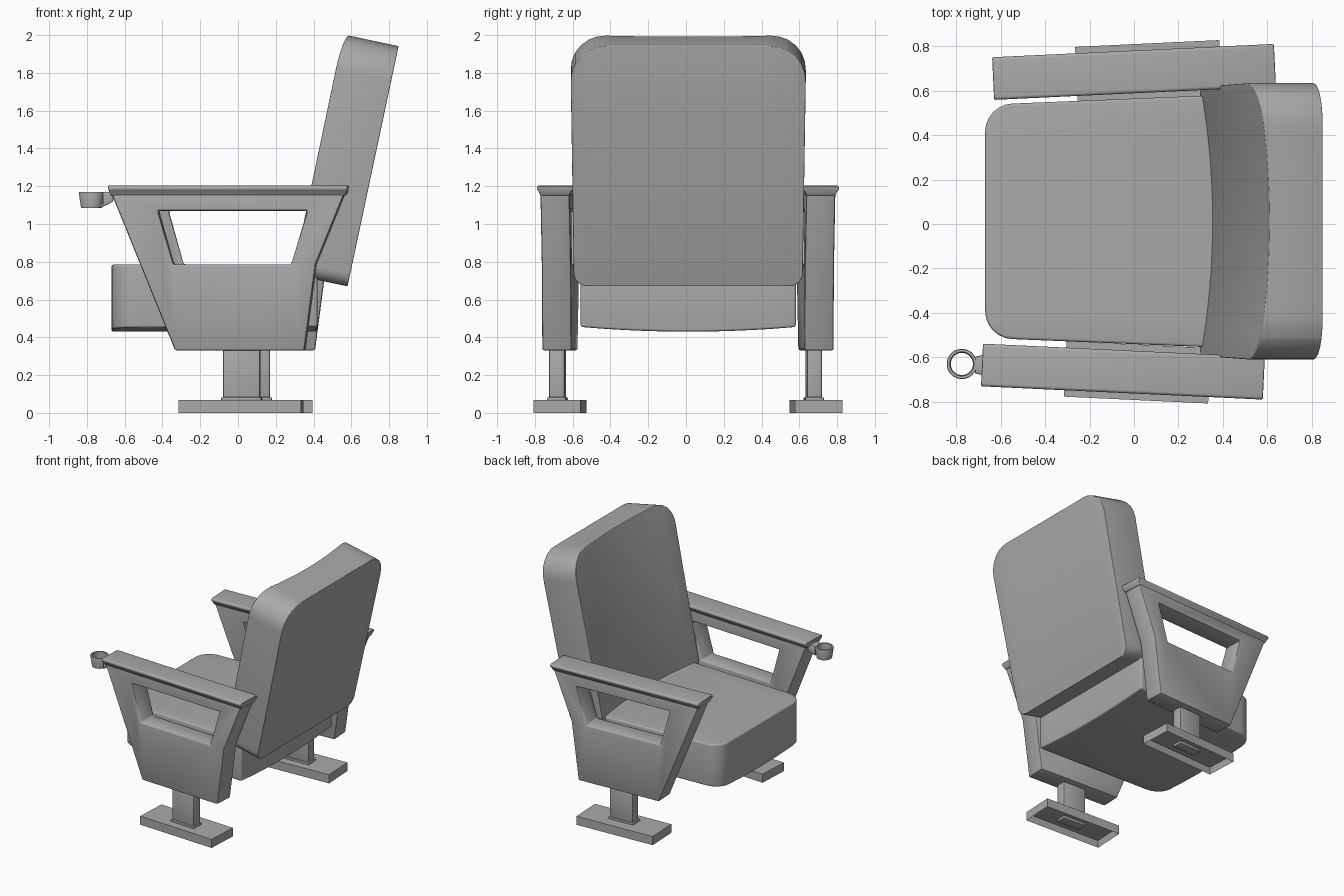
import bpy, bmesh, math
from mathutils import Matrix, Vector

old = bpy.data.objects.get("Cube")
if old:
    bpy.data.objects.remove(old, do_unlink=True)

grey = bpy.data.materials.new("plain grey")
grey.use_nodes = True
grey.diffuse_color = (0.4, 0.4, 0.4, 1)
grey.node_tree.nodes["Principled BSDF"].inputs["Base Color"].default_value = (0.4, 0.4, 0.4, 1)


def bevel(bm, width, segments=3):
    bmesh.ops.recalc_face_normals(bm, faces=bm.faces)
    edges = [e for e in bm.edges if len(e.link_faces) == 2
             and e.calc_face_angle(0) > math.radians(40)]
    bmesh.ops.bevel(bm, geom=edges, offset=width, segments=segments,
                    profile=0.5, affect='EDGES', clamp_overlap=True)


def finish(bm, name, matrix):
    bm.transform(matrix)
    bmesh.ops.recalc_face_normals(bm, faces=bm.faces)
    mesh = bpy.data.meshes.new(name)
    bm.to_mesh(mesh)
    bm.free()
    mesh.materials.append(grey)
    ob = bpy.data.objects.new(name, mesh)
    bpy.context.collection.objects.link(ob)
    bpy.ops.object.select_all(action='DESELECT')
    ob.select_set(True)
    bpy.context.view_layer.objects.active = ob
    bpy.ops.object.shade_smooth_by_angle(angle=math.radians(35))
    return ob


def rounded(corners, steps=6):
    """Outline from (x, y, radius) corners, each softened by a short curve."""
    out = []
    for i, (x, y, r) in enumerate(corners):
        p = Vector((x, y))
        if r == 0:
            out.append(p)
            continue
        prev = Vector(corners[i - 1][:2])
        nxt = Vector(corners[(i + 1) % len(corners)][:2])
        a = p + (prev - p).normalized() * r
        b = p + (nxt - p).normalized() * r
        for k in range(steps + 1):
            t = k / steps
            # Weighted curve follows a circular arc at right angles
            w = (1 - t) ** 2, 1.414 * t * (1 - t), t * t
            out.append((a * w[0] + p * w[1] + b * w[2]) / sum(w))
    return out


def extrude(faces, depth, low=0.0):
    """Prism from flat faces given as lists of 2D points."""
    bm = bmesh.new()
    for pts in faces:
        bm.faces.new([bm.verts.new((p[0], p[1], low)) for p in pts])
    bmesh.ops.remove_doubles(bm, verts=bm.verts, dist=1e-5)
    new = bmesh.ops.extrude_face_region(bm, geom=bm.faces[:], use_keep_orig=True)
    for v in new["geom"]:
        if isinstance(v, bmesh.types.BMVert):
            v.co.z += depth
    return bm


def slice_up(bm, axis, half, count=12):
    normal = Vector((0, 0, 0))
    normal[axis] = 1
    for i in range(1, count):
        at = normal * (half * (2 * i / count - 1))
        bmesh.ops.bisect_plane(bm, geom=bm.verts[:] + bm.edges[:] + bm.faces[:],
                               plane_co=at, plane_no=normal, dist=1e-5)


def box(size, centre):
    bm = bmesh.new()
    bmesh.ops.create_cube(bm, size=1, matrix=Matrix.Translation(centre) @ Matrix.Diagonal((*size, 1)))
    return bm


# Seat cushion: tapered outline with a belly underneath
bm = extrude([rounded([(-0.67, -0.525, 0.12), (0.42, -0.57, 0),
                       (0.42, 0.57, 0), (-0.67, 0.525, 0.12)])], 0.33, 0.455)
slice_up(bm, 1, 0.55)
for v in bm.verts:
    if v.co.z < 0.5:
        v.co.z -= 0.025 * (1 - (v.co.y / 0.57) ** 2)
bevel(bm, 0.05, 4)
finish(bm, "seat_cushion", Matrix.Translation((0, 0.012, 0)))

# Backrest: leaning slab with a hollowed front
bm = extrude([rounded([(-0.605, 0, 0.07), (0.605, 0, 0.07),
                       (0.625, 1.3, 0.19), (-0.625, 1.3, 0.19)])], 0.3)
slice_up(bm, 0, 0.6, 16)
for v in bm.verts:
    if v.co.z > 0.15:
        v.co.z -= 0.055 * (1 - (v.co.x / 0.62) ** 2)
bevel(bm, 0.045, 4)
s, c = math.sin(math.radians(12)), math.cos(math.radians(12))
lean = Matrix(((0, s, -c, 0.58), (1, 0, 0, 0.012), (0, c, s, 0.67), (0, 0, 0, 1)))
finish(bm, "backrest", lean)

# Side frames: x along the arm, turned slightly so the arms spread to the rear
upright = Matrix.Rotation(math.pi / 2, 4, 'X')
lengthwise = Matrix(((0, 0, 1, 0), (1, 0, 0, 0), (0, 1, 0, 0), (0, 0, 0, 1)))
outer = [(-0.675, 1.18), (0.575, 1.18), (0.415, 0.785), (0.355, 0.33), (-0.33, 0.33)]
hole = [(-0.42, 1.07), (0.37, 1.07), (0.285, 0.785), (-0.34, 0.785)]
for side, x, y, turn in (("right", 0, -0.667, -2.7), ("left", 0.05, 0.687, 2.7)):
    place = Matrix.Translation((x, y, 0)) @ Matrix.Rotation(math.radians(turn), 4, 'Z')

    # Arm panel with a window
    tl, tr, mr, br, bl = outer
    htl, htr, hbr, hbl = hole
    bm = extrude([[tl, tr, htr, htl], [tr, mr, hbr, htr],
                  [mr, br, bl, hbl, hbr], [bl, tl, htl, hbl]], 0.155, -0.0775)
    bevel(bm, 0.012, 2)
    finish(bm, side + "_arm_panel", place @ upright)

    # Armrest cap flaring out above the panel
    half = [(0.077, 1.15), (0.085, 1.17), (0.096, 1.183), (0.096, 1.195), (0.088, 1.204)]
    bm = extrude([half + [(-a, b) for a, b in reversed(half)]], 1.27, -0.685)
    for v in bm.verts:
        drop = max(0, 1.183 - v.co.y)
        v.co.z += 0.45 * drop if v.co.z < 0 else -0.45 * drop
    bevel(bm, 0.008, 2)
    finish(bm, side + "_armrest", place @ lengthwise)

    # Post with a small flared collar
    bm = box((0.195, 0.08, 0.33), (0.02, -0.012, 0.195))
    bevel(bm, 0.006, 2)
    finish(bm, side + "_post", place)
    bm = box((0.215, 0.1, 0.02), (0.02, -0.012, 0.073))
    bevel(bm, 0.008, 2)
    finish(bm, side + "_post_collar", place)

    # Foot: tray open underneath
    bm = box((0.65, 0.25, 0.068), (0.015, 0, 0.034))
    bottom = [f for f in bm.faces if f.calc_center_median().z < 0.001]
    rim = bmesh.ops.inset_region(bm, faces=bottom, thickness=0.015)
    for v in bottom[0].verts:
        v.co.z = 0.05
    finish(bm, side + "_foot", place)

# Cup holder: open tapered ring joined to the right armrest
bm = bmesh.new()
profile = [(0.05, 1.085), (0.056, 1.085), (0.068, 1.165), (0.066, 1.17), (0.054, 1.17)]
n = 32
rings = [[bm.verts.new((r * math.cos(math.tau * i / n), r * math.sin(math.tau * i / n), z))
          for i in range(n)] for r, z in profile]
for k, ring in enumerate(rings):
    nxt = rings[(k + 1) % len(rings)]
    for i in range(n):
        j = (i + 1) % n
        bm.faces.new((ring[i], ring[j], nxt[j], nxt[i]))
finish(bm, "cup_ring", Matrix.Translation((-0.775, -0.63, 0)))

bm = extrude([[(-0.716, 1.09), (-0.66, 1.12), (-0.66, 1.17), (-0.716, 1.17)]], 0.1, -0.05)
for v in bm.verts:
    if v.co.x < -0.7:
        v.co.z *= 0.75
bevel(bm, 0.006, 2)
finish(bm, "cup_bracket", Matrix.Translation((0, -0.635, 0)) @ upright)
